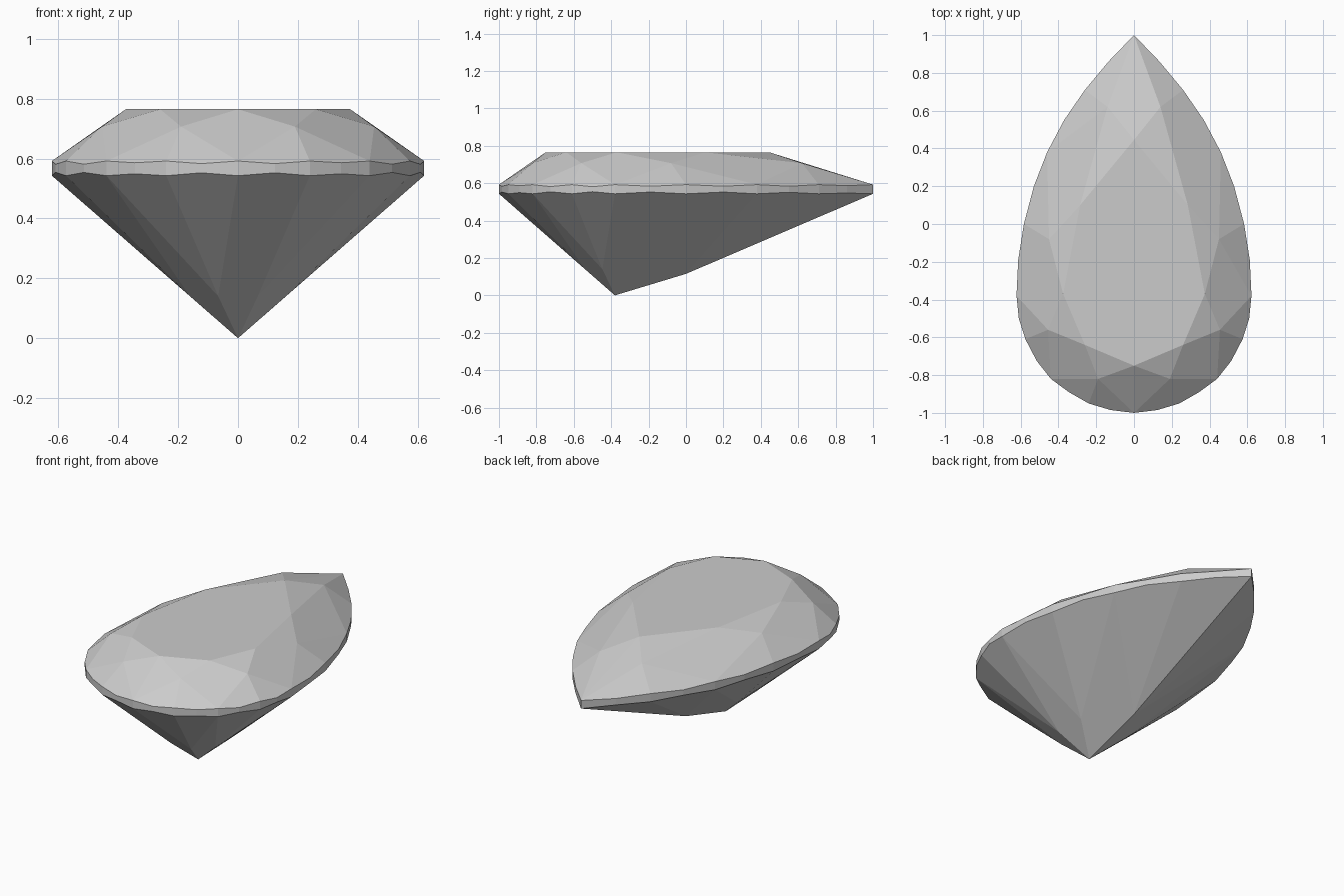
import bpy
import bmesh
from mathutils import Vector
from mathutils.geometry import normal

if "Cube" in bpy.data.objects:
    bpy.data.objects.remove(bpy.data.objects["Cube"], do_unlink=True)

# Main heights
TABLE_Z, STAR_Z, GIRDLE_TOP, GIRDLE_LOW = 0.765, 0.707, 0.592, 0.543

# Half of the pear outline, from the pointed tip to the rounded end
outline = [(0, 1), (.135, .86), (.26, .71), (.37, .55), (.46, .38), (.53, .2),
           (.583, 0), (.613, -.19), (.622, -.38), (.61, -.5), (.575, -.61),
           (.515, -.725), (.44, -.82), (.345, -.89), (.24, -.95),
           (.123, -.985), (0, -1)]
# Table corners, star tips below them, and inner tips of the lower facets
table_xy = [(0, .445), (.285, .1), (.375, -.37), (.26, -.64), (0, -.75)]
star_xy = [(.14, .62), (.45, -.08), (.455, -.56), (.19, -.82)]
lower_xyz = [(0, 0, .115), (.16, -.26, .14), (.16, -.447, .14), (.066, -.54, .14)]
CULET = (0, -.38, 0)


def girdle_ring(z, apexes):
    """Scalloped edge: odd points drop onto the plane of their facet."""
    ring = [Vector((x, y, z)) for x, y in outline]
    for i in range(1, len(ring), 2):
        a, b, apex = ring[i - 1], ring[i + 1], Vector(apexes[i // 4])
        n = normal(a, b, apex)
        p = ring[i]
        p.z = a.z - (n.x * (p.x - a.x) + n.y * (p.y - a.y)) / n.z
    return ring


star_points = [(x, y, STAR_Z) for x, y in star_xy]
upper_ring = girdle_ring(GIRDLE_TOP, star_points)
lower_ring = girdle_ring(GIRDLE_LOW, lower_xyz)

bm = bmesh.new()
table = [bm.verts.new((x, y, TABLE_Z)) for x, y in table_xy]
stars = [bm.verts.new(p) for p in star_points]
upper = [bm.verts.new(p) for p in upper_ring]
lower = [bm.verts.new(p) for p in lower_ring]
tips = [bm.verts.new(p) for p in lower_xyz]
culet = bm.verts.new(CULET)


def half_facets(apexes, ring):
    """Two facets from each apex out to the girdle."""
    for i, apex in enumerate(apexes):
        for start in (4 * i, 4 * i + 2):
            bm.faces.new([apex] + ring[start:start + 3])


# Table and star facets
bm.faces.new(table)
for i, star in enumerate(stars):
    bm.faces.new((star, table[i], table[i + 1]))

# Upper and lower half facets
half_facets(stars, upper)
half_facets(tips, lower)

# Kite facets on the crown and pavilion
for i in range(1, 4):
    bm.faces.new((table[i], stars[i - 1], upper[4 * i], stars[i]))
    bm.faces.new((culet, tips[i - 1], lower[4 * i], tips[i]))

# Half kites that meet the mirror plane
bm.faces.new((table[0], stars[0], upper[0]))
bm.faces.new((table[4], stars[3], upper[16]))
bm.faces.new((culet, tips[3], lower[16]))

# Girdle band
for i in range(len(outline) - 1):
    bm.faces.new((upper[i], upper[i + 1], lower[i + 1], lower[i]))

# Mirror to the other side and face everything outward
bmesh.ops.mirror(bm, geom=bm.verts[:] + bm.edges[:] + bm.faces[:],
                 axis='X', merge_dist=0.0005)
bmesh.ops.remove_doubles(bm, verts=bm.verts[:], dist=0.0005)
bmesh.ops.recalc_face_normals(bm, faces=bm.faces[:])

mesh = bpy.data.meshes.new("pear_cut_gem")
bm.to_mesh(mesh)
bm.free()

# Gem colour
grey = bpy.data.materials.new("pale_grey")
grey.use_nodes = True
colour = (0.6, 0.6, 0.6, 1)
grey.diffuse_color = colour
grey.node_tree.nodes["Principled BSDF"].inputs["Base Color"].default_value = colour
mesh.materials.append(grey)

gem = bpy.data.objects.new("pear_cut_gem", mesh)
bpy.context.collection.objects.link(gem)
